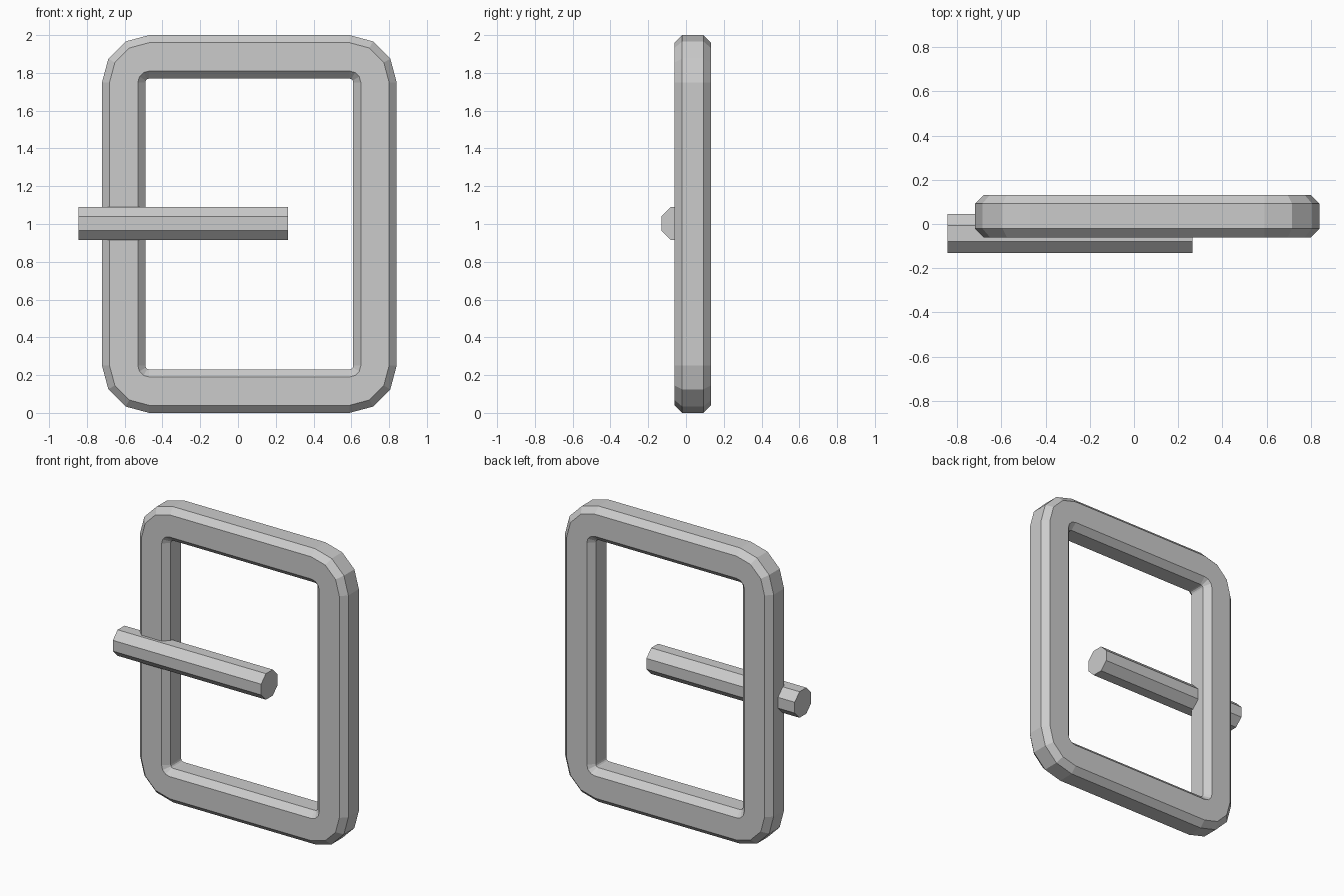
import bpy
import bmesh
import math

cube = bpy.data.objects.get("Cube")
if cube:
    bpy.data.objects.remove(cube, do_unlink=True)

GREY = (0.6, 0.6, 0.6, 1.0)
metal = bpy.data.materials.new("grey_metal")
metal.use_nodes = True
metal.diffuse_color = GREY
metal.node_tree.nodes["Principled BSDF"].inputs["Base Color"].default_value = GREY


def add_object(name, bm):
    bmesh.ops.recalc_face_normals(bm, faces=bm.faces)
    mesh = bpy.data.meshes.new(name)
    bm.to_mesh(mesh)
    bm.free()
    mesh.materials.append(metal)
    obj = bpy.data.objects.new(name, mesh)
    bpy.context.scene.collection.objects.link(obj)
    return obj


# Buckle frame: a chamfered section swept round a rounded rectangle
CENTRE_X, CENTRE_Z = 0.06, 1.0
HALF_X, HALF_Z = 0.53, 0.75       # centres of the corner arcs
OUTER, INNER = 0.25, 0.02         # corner radii of the rim and the opening
FRONT, BACK = -0.06, 0.132
BEVEL = 0.04
STEPS = 3                         # segments per corner

section = [
    (OUTER, FRONT + BEVEL), (OUTER, BACK - BEVEL),
    (OUTER - BEVEL, BACK), (INNER + BEVEL, BACK),
    (INNER, BACK - BEVEL), (INNER, FRONT + BEVEL),
    (INNER + BEVEL, FRONT), (OUTER - BEVEL, FRONT),
]
bm = bmesh.new()
rings = []
for corner, (sx, sz) in enumerate([(1, 1), (-1, 1), (-1, -1), (1, -1)]):
    for step in range(STEPS + 1):
        angle = math.pi / 2 * (corner + step / STEPS)
        rings.append([bm.verts.new((CENTRE_X + sx * HALF_X + r * math.cos(angle), y,
                                    CENTRE_Z + sz * HALF_Z + r * math.sin(angle)))
                      for r, y in section])
count = len(section)
for i, ring in enumerate(rings):
    following = rings[(i + 1) % len(rings)]
    for j in range(count):
        k = (j + 1) % count
        bm.faces.new((ring[j], ring[k], following[k], following[j]))
add_object("buckle_frame", bm)

# Prong: an eight-sided bar lying across one side of the frame
START, END = -0.845, 0.265
APOTHEM = 0.088
bm = bmesh.new()
bmesh.ops.create_cone(bm, cap_ends=True, segments=8, depth=END - START,
                      radius1=APOTHEM / math.cos(math.pi / 8),
                      radius2=APOTHEM / math.cos(math.pi / 8))
prong = add_object("prong", bm)

# Turn the bar so that flat sides face up and forward
for v in prong.data.vertices:
    x, y, z = v.co
    turn = math.pi / 8 if abs(abs(x) - abs(y)) < 0.001 or min(abs(x), abs(y)) < 0.001 else 0
    c, s = math.cos(turn), math.sin(turn)
    v.co = (z, x * c - y * s, x * s + y * c)
prong.location = ((START + END) / 2, -0.043, 1.002)
